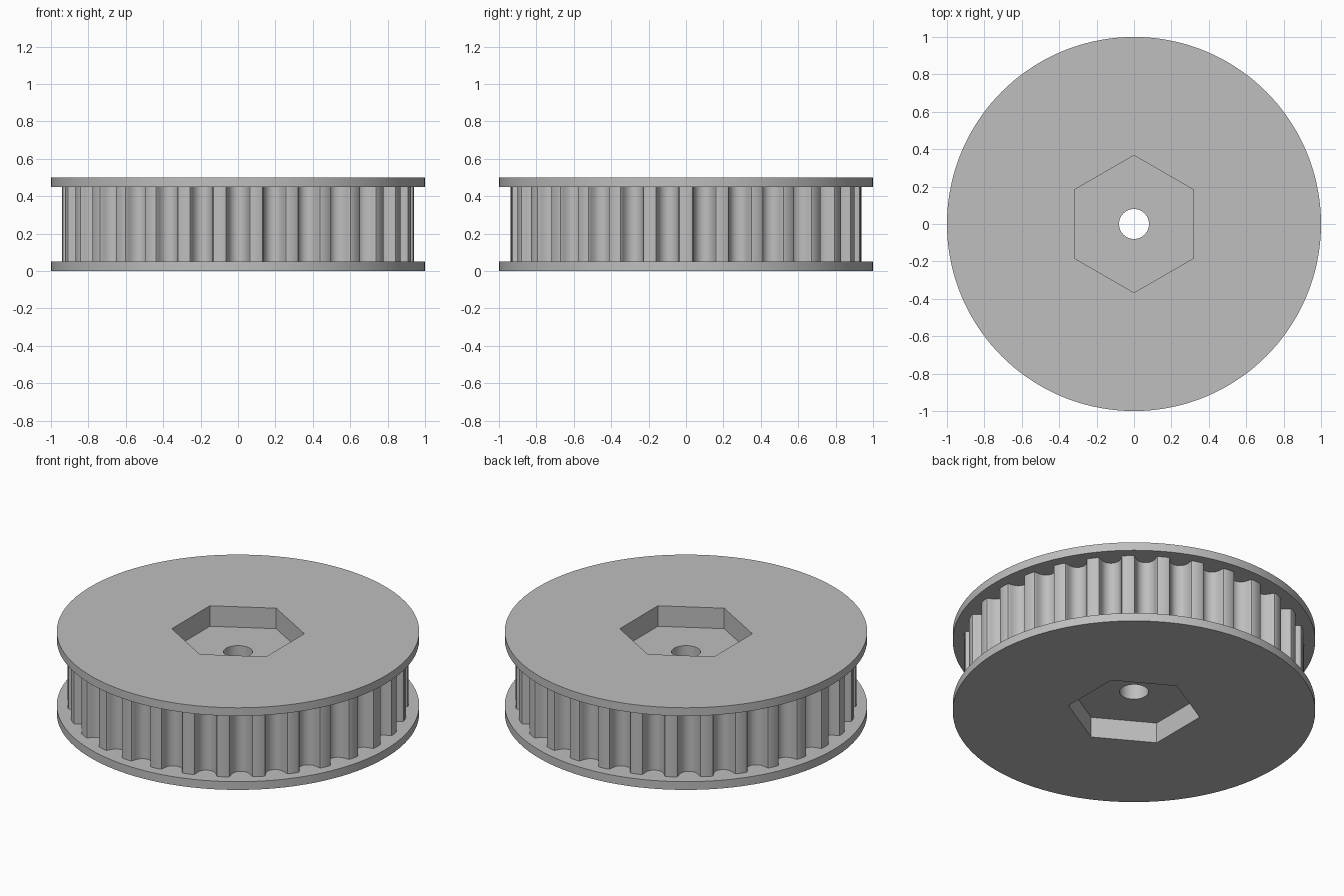
import bpy, bmesh
from math import sin, cos, pi, tau

cube = bpy.data.objects.get("Cube")
if cube:
    bpy.data.objects.remove(cube, do_unlink=True)

TEETH = 30
CORE_R = 0.94
# half of one groove: (sideways offset, depth), from rounded lip to bottom
GROOVE = [(0.0736, 0), (0.0638, 0.0037), (0.0589, 0.0129), (0.057, 0.0235),
          (0.0539, 0.0338), (0.0497, 0.0437), (0.0445, 0.0532),
          (0.0353, 0.0627), (0.0245, 0.0697), (0.0125, 0.0739)]


def polygon(radius, sides):
    """Regular polygon with a corner on the y axis."""
    return [(radius * sin(tau * i / sides), -radius * cos(tau * i / sides))
            for i in range(sides)]


def toothed_outline():
    """Round outline with evenly spaced belt grooves, one facing the front."""
    half = [(-x, d) for x, d in GROOVE]
    groove = half + [(0, 0.0753)] + [(-x, d) for x, d in reversed(half)]
    groove.append((CORE_R * pi / TEETH, 0))      # middle of the land
    points = []
    for i in range(TEETH):
        for x, depth in groove:
            a = tau * i / TEETH + x / CORE_R
            r = CORE_R - depth
            points.append((r * sin(a), -r * cos(a)))
    return points


flange = polygon(1.0, 144)
teeth = toothed_outline()
pocket = polygon(0.367, 6)
bore = polygon(0.08, 48)

# outlines in order around the solid's cross-section
steps = [(flange, 0), (flange, 0.05), (teeth, 0.05), (teeth, 0.45),
         (flange, 0.45), (flange, 0.5), (pocket, 0.5), (pocket, 0.375),
         (bore, 0.375), (bore, 0.125), (pocket, 0.125), (pocket, 0)]

bm = bmesh.new()
rings = []
for outline, z in steps:
    verts = [bm.verts.new((x, y, z)) for x, y in outline]
    edges = [bm.edges.new((v, verts[i - 1])) for i, v in enumerate(verts)]
    rings.append((outline, verts, edges))

for k, (outline, verts, edges) in enumerate(rings):
    next_outline, next_verts, next_edges = rings[(k + 1) % len(rings)]
    if outline is next_outline:
        # upright wall
        for i in range(len(verts)):
            bm.faces.new((verts[i - 1], verts[i], next_verts[i], next_verts[i - 1]))
    else:
        # flat face between two outlines
        bmesh.ops.triangle_fill(bm, edges=edges + next_edges,
                                use_beauty=True, normal=(0, 0, 1))

bmesh.ops.recalc_face_normals(bm, faces=bm.faces)
mesh = bpy.data.meshes.new("belt_pulley")
bm.to_mesh(mesh)
bm.free()

# single grey material
grey = bpy.data.materials.new("plain_grey")
grey.use_nodes = True
colour = (0.52, 0.52, 0.52, 1)
grey.diffuse_color = colour
grey.node_tree.nodes["Principled BSDF"].inputs["Base Color"].default_value = colour
mesh.materials.append(grey)

pulley = bpy.data.objects.new("belt_pulley", mesh)
bpy.context.collection.objects.link(pulley)
bpy.ops.object.select_all(action="DESELECT")
pulley.select_set(True)
bpy.context.view_layer.objects.active = pulley
bpy.ops.object.shade_smooth_by_angle(angle=pi / 6)
